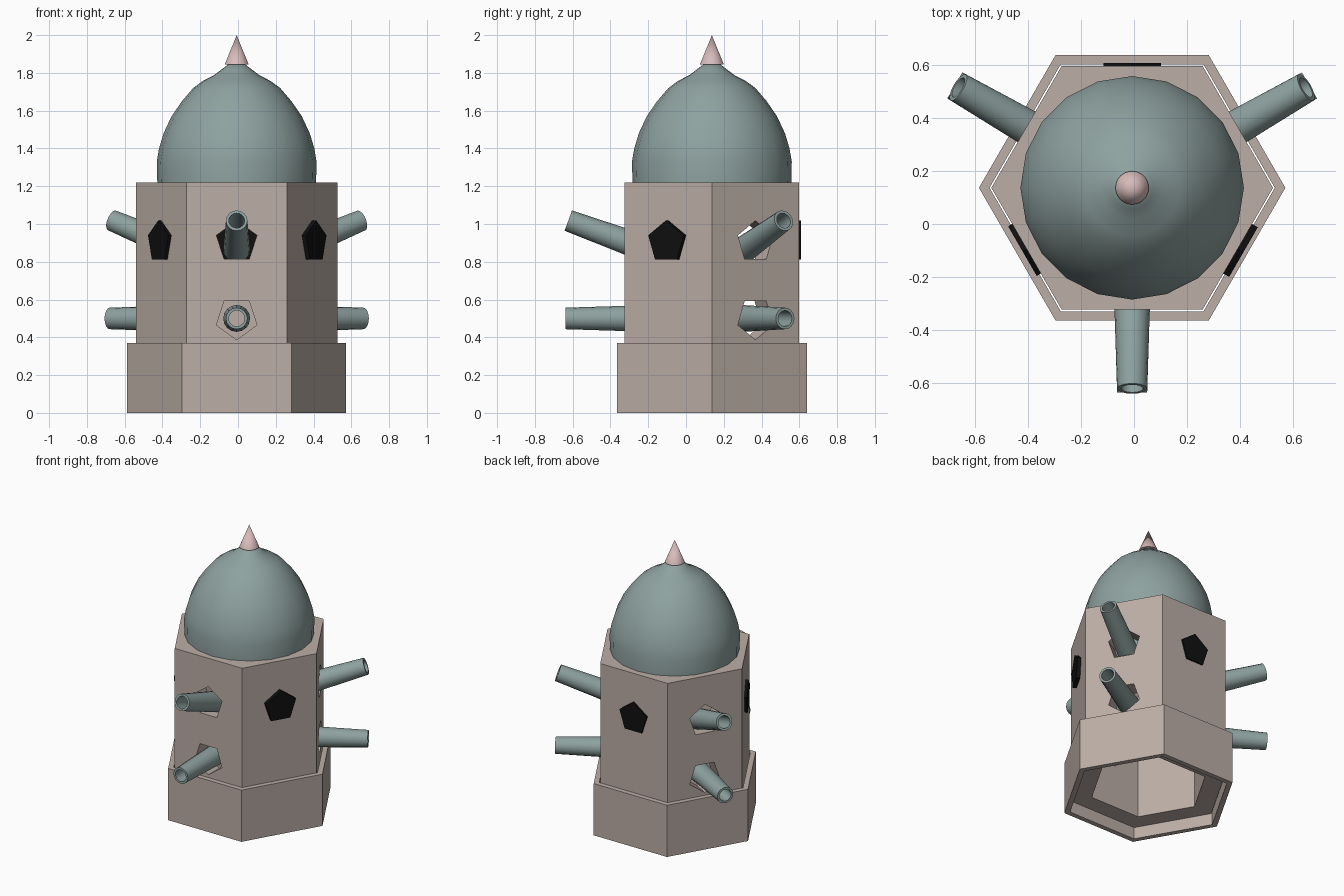
import bpy, bmesh
from math import sin, cos, pi, radians
from mathutils import Matrix, Vector

if "Cube" in bpy.data.objects:
    bpy.data.objects.remove(bpy.data.objects["Cube"])

CX, CY = -0.007, 0.137
CENTRE = Matrix.Translation((CX, CY, 0))


def material(name, rgb):
    m = bpy.data.materials.new(name)
    m.diffuse_color = (*rgb, 1)
    m.use_nodes = True
    m.node_tree.nodes["Principled BSDF"].inputs["Base Color"].default_value = m.diffuse_color
    return m


STONE = material("stone", (0.50, 0.42, 0.38))
METAL = material("green_metal", (0.27, 0.36, 0.35))
PINK = material("pink", (0.68, 0.50, 0.49))
BLACK = material("black", (0.005, 0.005, 0.005))


def lathe(name, profile, sides, mat, frame=CENTRE, phase=0.0, loop=False, cap=False, smooth=False):
    """Sweep (radius, height) points around local z; loop closes the profile, cap closes the ends."""
    bm = bmesh.new()
    rings = []
    for r, z in profile:
        rings.append([bm.verts.new(frame @ Vector((r * cos(phase + 2 * pi * i / sides),
                                                   r * sin(phase + 2 * pi * i / sides), z)))
                      for i in range(sides)])
    pairs = list(zip(rings, rings[1:]))
    if loop:
        pairs.append((rings[-1], rings[0]))
    for a, b in pairs:
        for i in range(sides):
            j = (i + 1) % sides
            bm.faces.new((a[i], a[j], b[j], b[i]))
    if cap:
        bm.faces.new(rings[0][::-1])
        bm.faces.new(rings[-1])
    bmesh.ops.remove_doubles(bm, verts=bm.verts, dist=1e-5)
    bmesh.ops.recalc_face_normals(bm, faces=bm.faces)
    me = bpy.data.meshes.new(name)
    bm.to_mesh(me)
    bm.free()
    if mat:
        me.materials.append(mat)
    ob = bpy.data.objects.new(name, me)
    bpy.context.collection.objects.link(ob)
    if smooth:
        bpy.ops.object.select_all(action='DESELECT')
        ob.select_set(True)
        bpy.context.view_layer.objects.active = ob
        bpy.ops.object.shade_smooth_by_angle(angle=radians(40))
    return ob


def outward(angle, dist, height, tilt=0.0):
    """Frame on a wall: local z points outward (raised by tilt), local y points up."""
    h = Vector((cos(angle), sin(angle), 0))
    up = Vector((0, 0, 1))
    z = h * cos(tilt) + up * sin(tilt)
    y = up * cos(tilt) - h * sin(tilt)
    rot = Matrix((y.cross(z), y, z)).transposed().to_4x4()
    return Matrix.Translation(Vector((CX, CY, height)) + h * dist) @ rot


# hexagonal foot collar and thick hollow tower
lathe("foot_collar", [(0.58, 0), (0.58, 0.37), (0.54, 0.37), (0.54, 0)], 6, STONE, loop=True)
tower = lathe("tower", [(0.533, 0.08), (0.533, 1.22), (0.39, 1.22), (0.39, 0.08)], 6, STONE, loop=True)

# gun walls: two pentagon ports, each with a tapered open barrel
for n, deg in enumerate((-90, 30, 150)):
    a = radians(deg)
    for level, z, phase, tip, tip_z, tilt in (("upper", 0.905, pi / 2, 0.76, 1.018, radians(20)),
                                              ("lower", 0.50, -pi / 2, 0.775, 0.50, 0.0)):
        port = lathe(f"port_cutter_{level}_{n}", [(0.113, 0.30), (0.113, 0.60)], 5, None,
                     outward(a, 0, z), phase, cap=True)
        mod = tower.modifiers.new("port", 'BOOLEAN')
        mod.operation = 'DIFFERENCE'
        mod.solver = 'EXACT'
        mod.object = port
        bpy.context.view_layer.objects.active = tower
        bpy.ops.object.modifier_apply(modifier=mod.name)
        bpy.data.objects.remove(port, do_unlink=True)
        lathe(f"barrel_{level}_{n}", [(0.071, -0.45), (0.057, 0), (0.042, 0), (0.05, -0.45)], 16, METAL,
              outward(a, tip, tip_z, tilt), loop=True, smooth=True)

# black pentagon windows on the other three walls
for n, (deg, out) in enumerate(((90, 0.01), (-150, 0.018), (-30, 0.025))):
    lathe(f"window_{n}", [(0.114, 0.333), (0.114, 0.4616 + out)], 5, BLACK,
          outward(radians(deg), 0, 0.905), pi / 2, cap=True)

# onion dome and spike
lathe("dome", [(0.42, 1.21), (0.423, 1.33), (0.411, 1.40), (0.387, 1.48), (0.345, 1.57), (0.29, 1.65),
               (0.23, 1.72), (0.18, 1.757), (0.12, 1.788), (0.08, 1.818), (0.045, 1.845), (0, 1.85)],
      20, METAL, smooth=True)
lathe("spike", [(0, 1.845), (0.063, 1.845), (0, 2.0)], 32, PINK, smooth=True)
